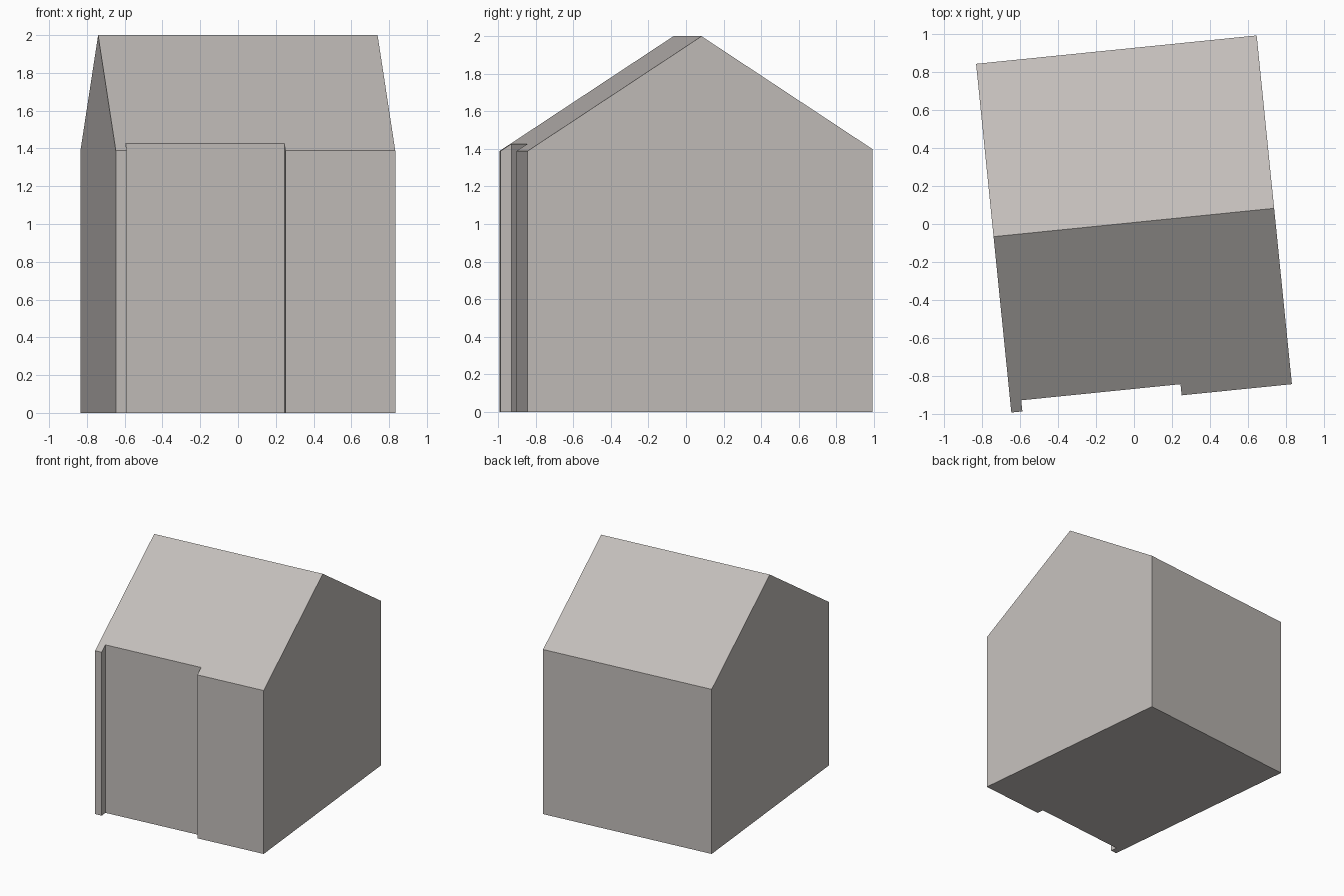
import bpy, bmesh, math
from mathutils import Vector

if "Cube" in bpy.data.objects:
    bpy.data.objects.remove(bpy.data.objects["Cube"])

ANGLE = math.radians(5.77)
HALF_LEN, HALF_DEPTH = 0.7435, 0.924
RIDGE_Y, RIDGE_Z = 0.008, 2.0
FRONT_EAVE, BACK_EAVE = 1.388, 1.398
NOTCH_Y = -0.865

# Footprint with the shallow recess in the front wall
footprint = [(-HALF_LEN, -HALF_DEPTH), (-0.685, -HALF_DEPTH), (-0.685, NOTCH_Y),
             (0.159, NOTCH_Y), (0.159, -HALF_DEPTH), (HALF_LEN, -HALF_DEPTH),
             (HALF_LEN, HALF_DEPTH), (-HALF_LEN, HALF_DEPTH)]

bm = bmesh.new()
base = bm.faces.new([bm.verts.new((x, y, 0)) for x, y in footprint])
top = bmesh.ops.extrude_face_region(bm, geom=[base], use_keep_orig=True)
bmesh.ops.translate(bm, vec=(0, 0, 2.5),
                    verts=[g for g in top["geom"] if isinstance(g, bmesh.types.BMVert)])

# Slice off both roof slopes and close each one
for side, eave in ((-1, FRONT_EAVE), (1, BACK_EAVE)):
    run = abs(side * HALF_DEPTH - RIDGE_Y)
    normal = Vector((0, side * (RIDGE_Z - eave), run)).normalized()
    cut = bmesh.ops.bisect_plane(bm, geom=bm.verts[:] + bm.edges[:] + bm.faces[:],
                                 dist=1e-5, plane_co=(0, RIDGE_Y, RIDGE_Z),
                                 plane_no=normal, clear_outer=True)
    edges = [g for g in cut["geom_cut"] if isinstance(g, bmesh.types.BMEdge)]
    bmesh.ops.contextual_create(bm, geom=edges)

bmesh.ops.recalc_face_normals(bm, faces=bm.faces[:])
mesh = bpy.data.meshes.new("house")
bm.to_mesh(mesh)
bm.free()

# Single warm grey for the whole building
grey = bpy.data.materials.new("warm grey")
grey.diffuse_color = (0.54, 0.51, 0.49, 1)
grey.use_nodes = True
grey.node_tree.nodes["Principled BSDF"].inputs["Base Color"].default_value = grey.diffuse_color
mesh.materials.append(grey)

house = bpy.data.objects.new("house", mesh)
house.rotation_euler.z = ANGLE
bpy.context.collection.objects.link(house)
